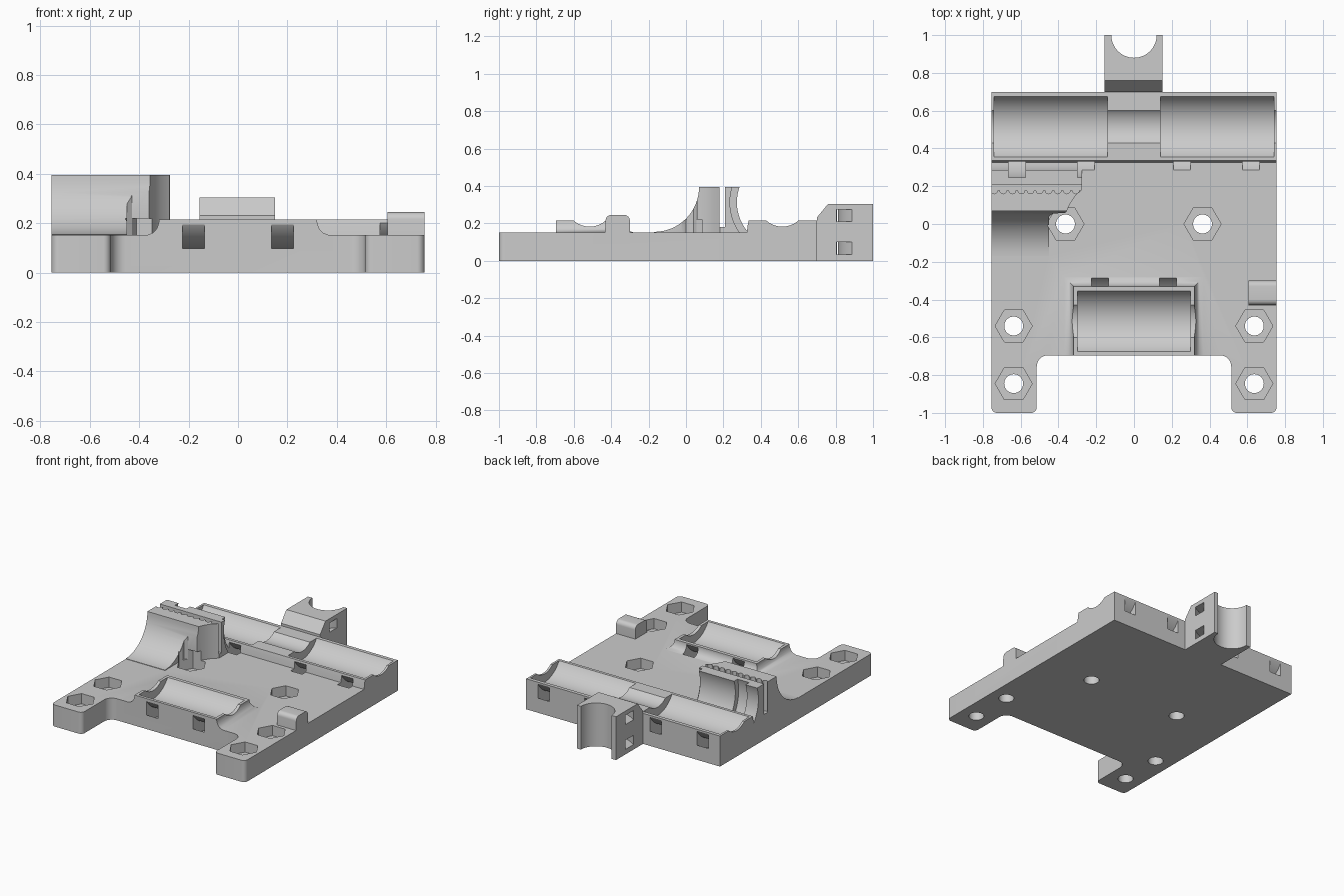
import bpy, bmesh, math

if "Cube" in bpy.data.objects:
    bpy.data.objects.remove(bpy.data.objects["Cube"], do_unlink=True)

grey = bpy.data.materials.new("plain_grey")
grey.use_nodes = True
grey.diffuse_color = (0.6, 0.6, 0.6, 1)
grey.node_tree.nodes["Principled BSDF"].inputs["Base Color"].default_value = (0.6, 0.6, 0.6, 1)

PLACE = {"x": lambda u, v, w: (w, u, v),
         "y": lambda u, v, w: (u, w, v),
         "z": lambda u, v, w: (u, v, w)}


def loft(name, sections, axis="z"):
    """Solid through equal-length outlines, given as (points, position on axis)."""
    bm = bmesh.new()
    rings = [[bm.verts.new(PLACE[axis](u, v, w)) for u, v in pts] for pts, w in sections]
    n = len(rings[0])
    for low, high in zip(rings, rings[1:]):
        for i in range(n):
            j = (i + 1) % n
            bm.faces.new((low[i], low[j], high[j], high[i]))
    bm.faces.new(rings[0])
    bm.faces.new(rings[-1])
    bmesh.ops.recalc_face_normals(bm, faces=bm.faces)
    mesh = bpy.data.meshes.new(name)
    bm.to_mesh(mesh)
    bm.free()
    ob = bpy.data.objects.new(name, mesh)
    bpy.context.collection.objects.link(ob)
    return ob


def prism(name, pts, a, b, axis="z"):
    return loft(name, [(pts, a), (pts, b)], axis)


def arc(cx, cy, r, a0, a1, n=8):
    angles = [math.radians(a0 + (a1 - a0) * i / n) for i in range(n + 1)]
    return [(cx + r * math.cos(a), cy + r * math.sin(a)) for a in angles]


def rod(name, u, v, r, a, b, axis, sides=64):
    return prism(name, arc(u, v, r, 0, 360, sides)[:-1], a, b, axis)


def rect(u0, u1, v0, v1):
    return [(u0, v0), (u1, v0), (u1, v1), (u0, v1)]


def combine(target, other, operation):
    mod = target.modifiers.new("combine", "BOOLEAN")
    mod.operation, mod.solver, mod.object = operation, "EXACT", other
    bpy.context.view_layer.objects.active = target
    bpy.ops.object.modifier_apply(modifier=mod.name)
    bpy.data.objects.remove(other, do_unlink=True)


def cut(target, other):
    combine(target, other, "DIFFERENCE")


def ring(u, v, inner, outer, a, b, axis):
    """Curved channel for a strap."""
    ob = rod("strap_channel", u, v, outer, a, b, axis)
    cut(ob, rod("channel_core", u, v, inner, a - 0.1, b + 0.1, axis))
    return ob


# Base plate with two front legs
half = (arc(0.455, -0.755, 0.06, 90, 0) + arc(0.545, -0.97, 0.03, 180, 270)
        + arc(0.725, -0.97, 0.03, 270, 360) + [(0.755, 0.5)])
body = prism("carriage_body", half + [(-x, y) for x, y in reversed(half)], 0, 0.152)

# Rear bearing housing across the full width
combine(body, prism("rear_housing", [(0.325, 0), (0.7, 0), (0.7, 0.215), (0.335, 0.215),
                                     (0.33, 0.19), (0.325, 0.152)], -0.755, 0.755, "x"), "UNION")

# Front bearing housing with flared foot
layers = [(rect(-0.375, 0.375, -0.695, -0.28), 0.1)]
for i in range(7):
    t = i / 6
    f = 0.055 * (1 - math.sqrt(1 - (1 - t) ** 2))
    layers.append((rect(-0.32 - f, 0.32 + f, -0.695, -0.33 + f), 0.15 + 0.065 * t))
combine(body, loft("front_housing", layers), "UNION")

# Belt clamp: swept front, bearing clearance behind, cut-away corner, toothed slot
clamp = prism("belt_clamp", [(-0.17, 0.1)] + arc(-0.17, 0.395, 0.24, -90, 0, 16)
              + [(0.345, 0.395), (0.345, 0.1)], -0.755, -0.275, "x")
cut(clamp, rod("clearance", 0.515, 0.313, 0.243, -1, 0, "x"))
cut(clamp, prism("corner_cut", [(-0.45, -0.3), (-0.45, 0.04), (-0.43, 0.055), (-0.36, 0.06),
                                (-0.34, 0.105), (-0.31, 0.15), (-0.27, 0.185),
                                (-0.2, 0.19), (-0.2, -0.3)], 0.12, 0.5))
slot = prism("belt_slot", rect(-0.8, -0.2, 0.178, 0.208), 0.18, 0.5)
for i in range(10):
    combine(slot, rod("belt_tooth", -0.74 + 0.048 * i, 0.178, 0.018, 0.18, 0.5, "z", 16), "UNION")
cut(clamp, slot)
combine(body, clamp, "UNION")

# Stop block on the left edge
combine(body, prism("stop_block", [(-0.435, 0.1)] + arc(-0.4, 0.215, 0.03, 180, 90)
                    + arc(-0.33, 0.215, 0.03, 90, 0) + [(-0.3, 0.1)], 0.605, 0.755, "x"), "UNION")

# Rear mount with half-round seat and strap channels
mount = prism("rear_mount", [(0.65, 0), (1, 0), (1, 0.305), (0.76, 0.305),
                             (0.7, 0.232), (0.7, 0.18), (0.65, 0.18)], -0.155, 0.15, "x")
cut(mount, rod("seat_cutter", 0, 1, 0.12, -0.1, 0.5, "z"))
for z in (0.035, 0.21):
    cut(mount, ring(0, 1, 0.187, 0.247, z, z + 0.065, "z"))
combine(body, mount, "UNION")

# Bearing seats, rod grooves and strap channels
for y, ends, straps in ((0.515, ((-0.74, -0.14), (0.14, 0.74)), (-0.62, -0.255, 0.255, 0.62)),
                        (-0.515, ((-0.3, 0.3),), (-0.18, 0.18))):
    reach = 0.9 if y > 0 else 0.4
    cut(body, rod("rod_groove", y, 0.313, 0.13, -reach, reach, "x"))
    for a, b in ends:
        cut(body, rod("bearing_seat", y, 0.313, 0.1875, a, b, "x"))
    for x in straps:
        cut(body, ring(y, 0.313, 0.215, 0.28, x - 0.045, x + 0.045, "x"))

# Bolt holes with hexagonal nut pockets
for side in (-1, 1):
    for x, y in ((0.363, 0), (0.637, -0.54), (0.637, -0.845)):
        cut(body, rod("bolt_hole", side * x, y, 0.05, -0.1, 0.3, "z", 32))
        cut(body, rod("nut_pocket", side * x, y, 0.098, 0.08, 0.22, "z", 6))

# Finish
body.data.materials.clear()
body.data.materials.append(grey)
for face in body.data.polygons:
    face.material_index = 0
bpy.ops.object.select_all(action="DESELECT")
body.select_set(True)
bpy.context.view_layer.objects.active = body
bpy.ops.object.shade_smooth_by_angle(angle=math.radians(30))
